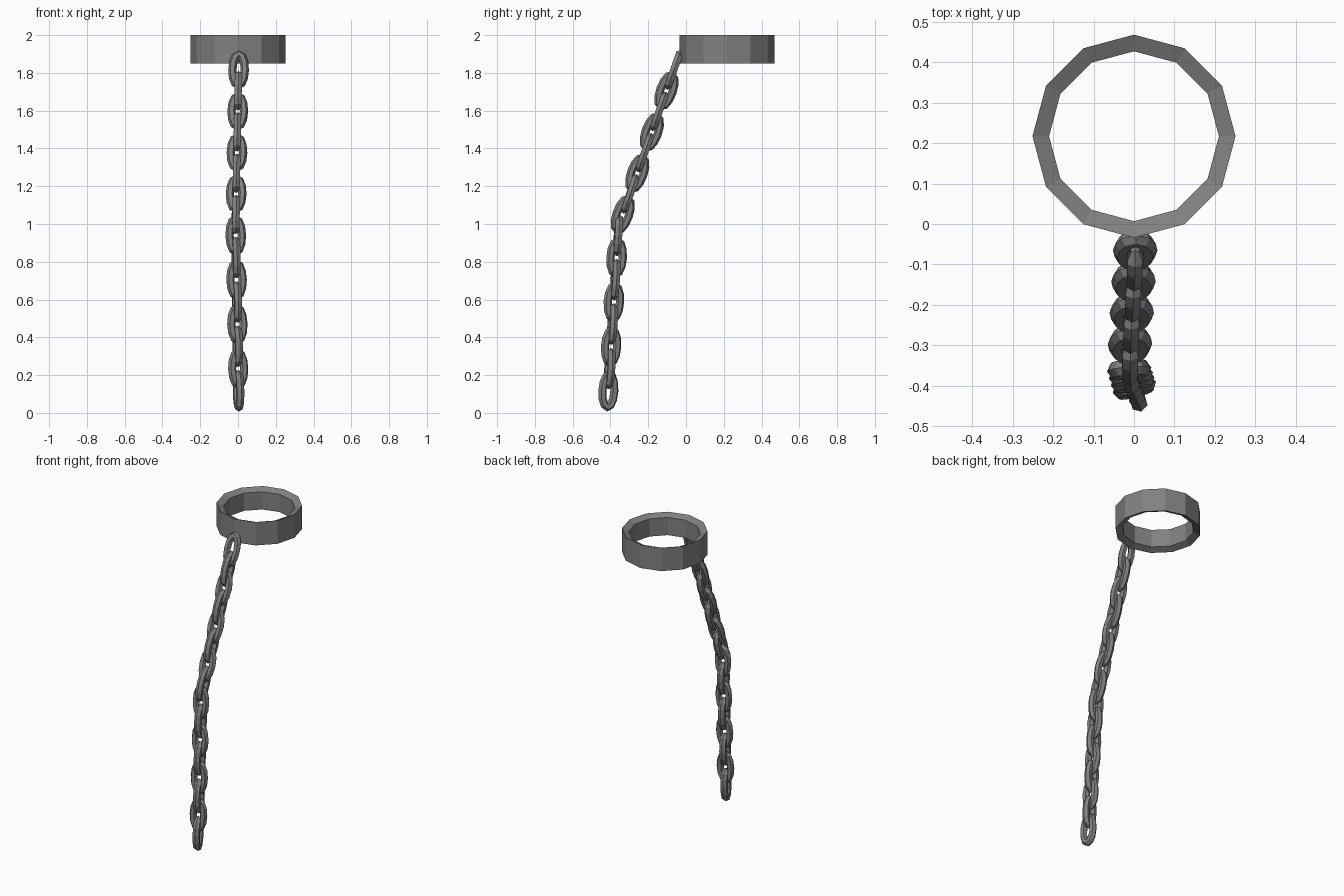
import bpy, bmesh, math
from mathutils import Vector, Matrix

cube = bpy.data.objects.get("Cube")
if cube:
    bpy.data.objects.remove(cube)


def make_material(name, colour):
    mat = bpy.data.materials.new(name)
    mat.use_nodes = True
    mat.diffuse_color = colour
    mat.node_tree.nodes["Principled BSDF"].inputs["Base Color"].default_value = colour
    return mat


iron = make_material("grey iron", (0.22, 0.22, 0.22, 1))


def swept_loop(name, sections):
    """Closed band joining a ring of equal cross-sections."""
    bm = bmesh.new()
    rings = [[bm.verts.new(p) for p in section] for section in sections]
    for i, ring in enumerate(rings):
        following = rings[(i + 1) % len(rings)]
        for j in range(len(ring)):
            k = (j + 1) % len(ring)
            bm.faces.new((ring[j], following[j], following[k], ring[k]))
    bmesh.ops.recalc_face_normals(bm, faces=bm.faces)
    mesh = bpy.data.meshes.new(name)
    bm.to_mesh(mesh)
    bm.free()
    mesh.materials.append(iron)
    obj = bpy.data.objects.new(name, mesh)
    bpy.context.collection.objects.link(obj)
    return obj


# Cuff: twelve-sided band whose rims slope in towards the hole
profile = [(0.251, 1.85), (0.251, 2.0), (0.21, 1.982), (0.21, 1.868)]
sections = []
for i in range(12):
    a = math.tau * i / 12
    sections.append([(r * math.cos(a), 0.217 + r * math.sin(a), z) for r, z in profile])
swept_loop("cuff", sections)


# Chain link: oval loop of six-sided bar, long axis along z
def link_sections(half_width=0.033, half_length=0.088, bar=0.022, steps=12, sides=6):
    result = []
    for i in range(steps):
        a = math.tau * i / steps
        centre = Vector((half_width * math.cos(a), 0, half_length * math.sin(a)))
        out = Vector((math.cos(a) / half_width, 0, math.sin(a) / half_length)).normalized()
        result.append([centre + bar * (math.cos(b) * out + math.sin(b) * Vector((0, 1, 0)))
                       for b in (math.tau * j / sides for j in range(sides))])
    return result


# The chain slants away from the cuff, then hangs nearly straight
path = [Vector(p) for p in ((0.003, -0.065, 1.815), (-0.012, -0.335, 1.05),
                            (-0.012, -0.36, 0.94), (0.003, -0.411, 0.117))]
spans = [(path[0], path[1], 8), (path[2], path[3], 8)]
number = 0
for start, end, count in spans:
    tilt = Vector((0, 0, 1)).rotation_difference(start - end).to_matrix().to_4x4()
    for i in range(count):
        # Neighbouring links cross; the lower ones twist gradually
        twist = math.radians((90 if number % 2 else 0) + max(0, number - 5) * 1.6)
        link = swept_loop("chain_link_%02d" % (number + 1), link_sections())
        position = start.lerp(end, i / (count - 1))
        link.matrix_world = Matrix.Translation(position) @ tilt @ Matrix.Rotation(twist, 4, 'Z')
        number += 1
